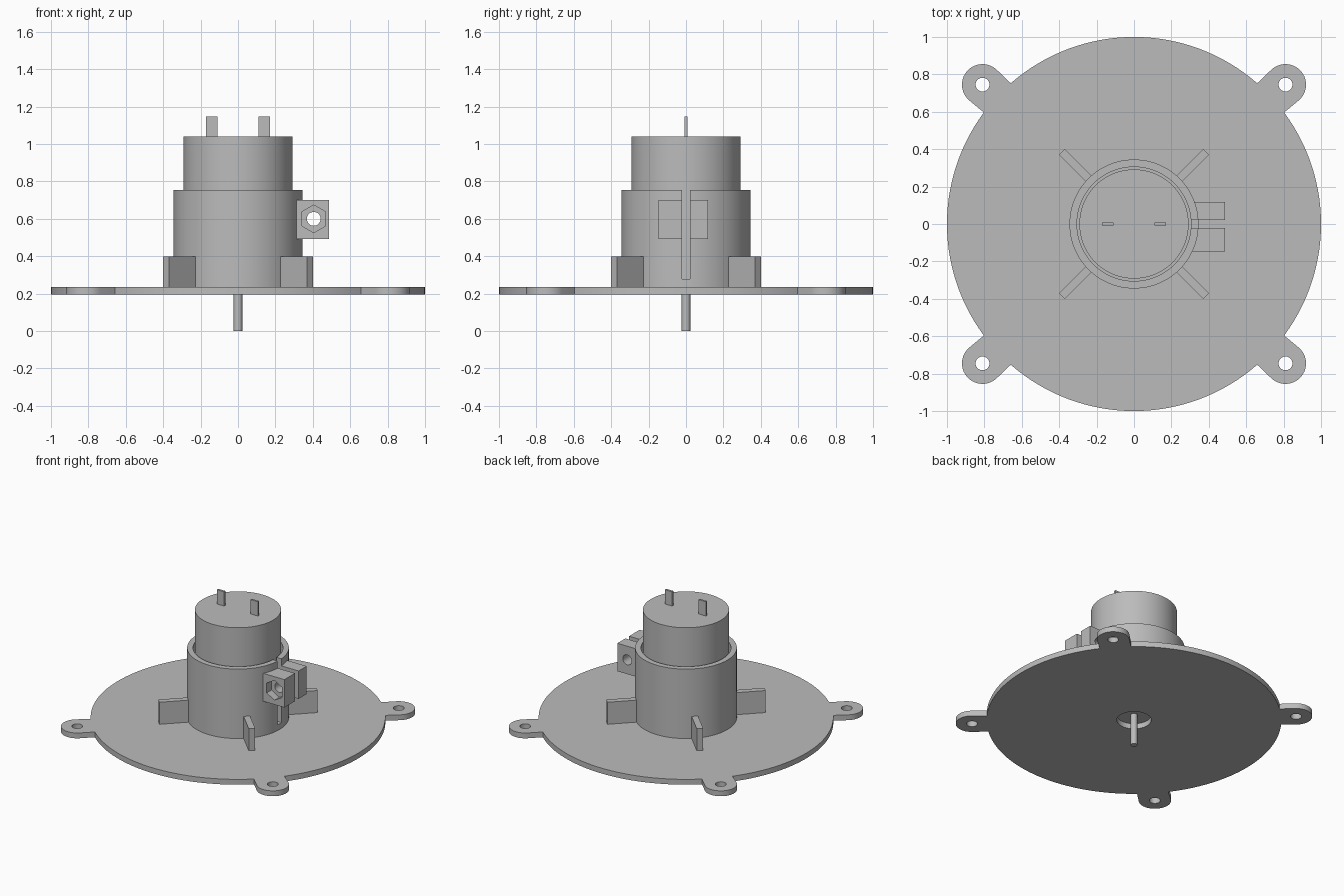
import bpy, bmesh, math
from mathutils import Matrix, Vector

cube = bpy.data.objects.get("Cube")
if cube:
    bpy.data.objects.remove(cube, do_unlink=True)

grey = bpy.data.materials.new("neutral_grey")
grey.use_nodes = True
grey.diffuse_color = (0.5, 0.5, 0.5, 1)
grey.node_tree.nodes["Principled BSDF"].inputs["Base Color"].default_value = (0.5, 0.5, 0.5, 1)


def prism(name, outline, z0, z1, matrix=Matrix()):
    """Extrude a closed 2D outline from z0 to z1."""
    bm = bmesh.new()
    face = bm.faces.new([bm.verts.new((x, y, z0)) for x, y in outline])
    top = bmesh.ops.extrude_face_region(bm, geom=[face])["geom"]
    bmesh.ops.translate(bm, verts=[v for v in top if isinstance(v, bmesh.types.BMVert)],
                        vec=(0, 0, z1 - z0))
    bmesh.ops.recalc_face_normals(bm, faces=bm.faces)
    bm.transform(matrix)
    mesh = bpy.data.meshes.new(name)
    bm.to_mesh(mesh)
    bm.free()
    mesh.materials.append(grey)
    obj = bpy.data.objects.new(name, mesh)
    bpy.context.collection.objects.link(obj)
    return obj


def arc(cx, cy, r, a0, a1, steps):
    return [(cx + r * math.cos(math.radians(a0 + (a1 - a0) * i / steps)),
             cy + r * math.sin(math.radians(a0 + (a1 - a0) * i / steps)))
            for i in range(steps + 1)]


def circle(r, steps=96, x=0, y=0, start=0):
    return arc(x, y, r, start, start + 360, steps)[:-1]


def box(x0, x1, y0, y1):
    return [(x0, y0), (x1, y0), (x1, y1), (x0, y1)]


def cut(obj, cutters):
    """Subtract the cutters, bake the result and remove them."""
    for c in cutters:
        mod = obj.modifiers.new("cut", "BOOLEAN")
        mod.operation, mod.solver, mod.object = "DIFFERENCE", "EXACT", c
    bpy.context.view_layer.update()
    deps = bpy.context.evaluated_depsgraph_get()
    baked = bpy.data.meshes.new_from_object(obj.evaluated_get(deps))
    obj.modifiers.clear()
    obj.data = baked
    for c in cutters:
        bpy.data.objects.remove(c, do_unlink=True)


def smooth(obj):
    bpy.ops.object.select_all(action="DESELECT")
    obj.select_set(True)
    bpy.context.view_layer.objects.active = obj
    bpy.ops.object.shade_smooth_by_angle(angle=math.radians(30))


PLATE_LOW, PLATE_TOP = 0.195, 0.235
EAR_X, EAR_Y, EAR_R = 0.81, 0.745, 0.11

# Mounting plate: disc outline with four rounded ears
ear_dir = math.degrees(math.atan2(EAR_Y, EAR_X))
quadrant = (arc(0, 0, 1, 0, 36.6, 14)
            + arc(EAR_X, EAR_Y, EAR_R, ear_dir - 90, ear_dir + 90, 20)
            + arc(0, 0, 1, 48.8, 90, 16))
half = quadrant + [(-x, y) for x, y in reversed(quadrant[:-1])]
outline = half + [(x, -y) for x, y in reversed(half[1:-1])]
plate = prism("mounting_plate", outline, PLATE_LOW, PLATE_TOP)
holes = [prism("screw_hole", circle(0.037, 32, sx * EAR_X, sy * EAR_Y), 0.1, 0.4)
         for sx in (-1, 1) for sy in (-1, 1)]
holes.append(prism("shaft_hole", circle(0.117, 48), 0.1, 0.4))
cut(plate, holes)
smooth(plate)

# Holder tube with a clamping slot on the left side
tube = prism("holder_tube", circle(0.345), PLATE_TOP, 0.755)
cut(tube, [prism("bore", circle(0.305), 0.1, 0.9),
           prism("slot", box(0.2, 0.5, -0.022, 0.022), 0.278, 0.9)])
smooth(tube)

# Diagonal support fins
for i, name in enumerate(("back_left", "back_right", "front_right", "front_left")):
    prism(name + "_fin", box(0.335, 0.545, -0.022, 0.022), PLATE_TOP, 0.4,
          Matrix.Rotation(math.radians(45 + 90 * i), 4, "Z"))

# Clamp lugs with a bolt hole, and a hexagonal nut pocket in the front one
BOLT = Matrix.Translation((0.405, 0, 0.6)) @ Matrix.Rotation(math.radians(90), 4, "X")
for name, y0, y1 in (("front_clamp_lug", -0.147, -0.022), ("back_clamp_lug", 0.022, 0.117)):
    lug = prism(name, box(0.308, 0.487, y0, y1), 0.493, 0.702)
    cutters = [prism("bolt_hole", circle(0.037, 32), -0.3, 0.3, BOLT)]
    if y0 < -0.1:
        cutters.append(prism("nut_pocket", circle(0.074, 6, start=30), 0.09, 0.3, BOLT))
    cut(lug, cutters)
    smooth(lug)

# Motor body, shaft and terminals
smooth(prism("motor_body", circle(0.292), PLATE_TOP, 1.04))
smooth(prism("motor_shaft", circle(0.023, 32), 0, PLATE_TOP))
for side, x in (("right", -0.14), ("left", 0.14)):
    prism(side + "_terminal", box(x - 0.03, x + 0.03, -0.008, 0.008), 1.04, 1.147)
